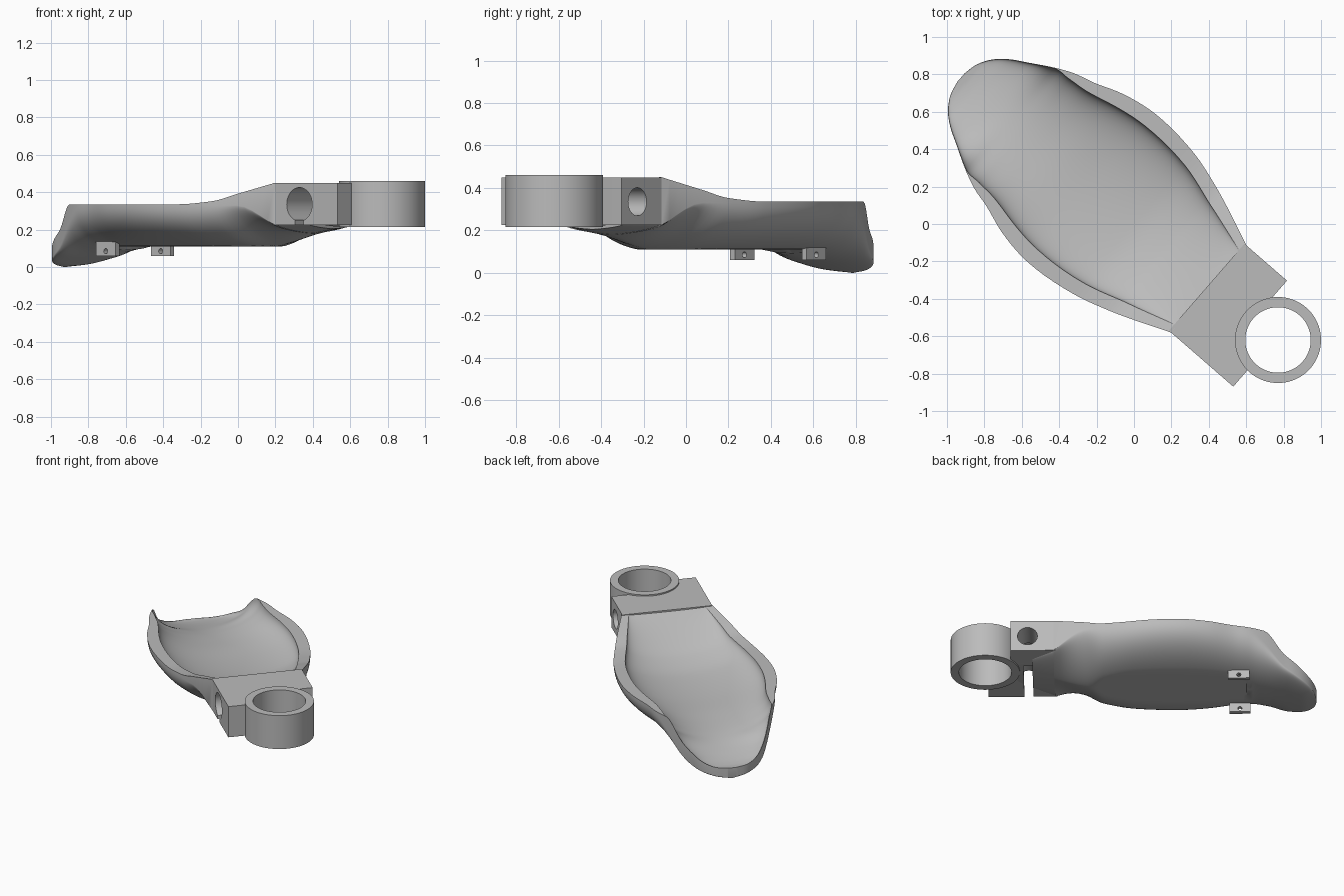
import bpy, bmesh, math
from mathutils import Matrix

cube = bpy.data.objects.get("Cube")
if cube:
    bpy.data.objects.remove(cube, do_unlink=True)

# Single grey plastic
grey = bpy.data.materials.new("plain_grey")
grey.use_nodes = True
grey.diffuse_color = (0.5, 0.5, 0.5, 1)
grey.node_tree.nodes["Principled BSDF"].inputs["Base Color"].default_value = grey.diffuse_color

# Parts are built along local x (ring end positive), then turned to the final heading
TURN = Matrix.Rotation(math.radians(-41), 4, "Z")


def make(name, bm):
    bmesh.ops.recalc_face_normals(bm, faces=bm.faces)
    mesh = bpy.data.meshes.new(name)
    bm.to_mesh(mesh)
    bm.free()
    mesh.materials.append(grey)
    obj = bpy.data.objects.new(name, mesh)
    bpy.context.collection.objects.link(obj)
    return obj


def prism(name, outline, low, high):
    bm = bmesh.new()
    face = bm.faces.new([bm.verts.new((x, y, low)) for x, y in outline])
    top = bmesh.ops.extrude_face_region(bm, geom=[face])["geom"]
    verts = [v for v in top if isinstance(v, bmesh.types.BMVert)]
    bmesh.ops.translate(bm, verts=verts, vec=(0, 0, high - low))
    return make(name, bm)


def box(name, x, y, low, high, length, width):
    a, b = length / 2, width / 2
    return prism(name, [(x - a, y - b), (x + a, y - b), (x + a, y + b), (x - a, y + b)], low, high)


def cylinder(name, x, y, z, radius, depth, sideways=False, sides=64):
    bm = bmesh.new()
    matrix = Matrix.Translation((x, y, z))
    if sideways:
        matrix = matrix @ Matrix.Rotation(math.pi / 2, 4, "X")
    bmesh.ops.create_cone(bm, cap_ends=True, segments=sides, radius1=radius,
                          radius2=radius, depth=depth, matrix=matrix)
    return make(name, bm)


def loft(name, sections):
    bm = bmesh.new()
    rings = [[bm.verts.new(p) for p in sec] for sec in sections]
    count = len(rings[0])
    for a, b in zip(rings, rings[1:]):
        for i in range(count):
            j = (i + 1) % count
            bm.faces.new((a[i], a[j], b[j], b[i]))
    bm.faces.new(rings[0])
    bm.faces.new(rings[-1])
    bmesh.ops.remove_doubles(bm, verts=bm.verts, dist=0.0001)
    return make(name, bm)


def cut(obj, cutters):
    bpy.context.view_layer.objects.active = obj
    for cutter in cutters:
        cutter.hide_render = True
        mod = obj.modifiers.new("cut", "BOOLEAN")
        mod.operation, mod.solver, mod.object = "DIFFERENCE", "EXACT", cutter
        bpy.ops.object.modifier_apply(modifier=mod.name)
    for cutter in cutters:
        bpy.data.objects.remove(cutter, do_unlink=True)


def smooth_value(rows, col, s):
    """Cubic interpolation of one column; only the width may overshoot."""
    last = len(rows) - 2
    k = max(i for i in range(last + 1) if rows[i][0] <= s)

    def slope(i):
        return (rows[i + 1][col] - rows[i][col]) / (rows[i + 1][0] - rows[i][0])

    def tangent(i):
        if i == 0 or i > last:
            return slope(min(i, last))
        a, b = slope(i - 1), slope(i)
        if col == 1:
            return (a + b) / 2
        return 2 * a * b / (a + b) if a * b > 0 else 0

    h = rows[k + 1][0] - rows[k][0]
    t = (s - rows[k][0]) / h
    p, q = rows[k][col], rows[k + 1][col]
    return (p * (1 + 2 * t) * (1 - t) ** 2 + q * t * t * (3 - 2 * t)
            + h * t * (1 - t) * (tangent(k) * (1 - t) - tangent(k + 1) * t))


def bowl_curve(half, edge, floor, power, steps=20):
    """Superellipse trough from -half to +half."""
    pts = []
    for i in range(2 * steps + 1):
        a = (i / steps - 1) * math.pi / 2
        y = math.copysign(abs(math.sin(a)) ** (2 / power), a) * half
        pts.append((y, edge - (edge - floor) * abs(math.cos(a)) ** (2 / power)))
    return pts


# Shell: distance, half width, rim top, outer edge, underside, floor, rim width, power
SHELL = [
    (-.53, .308, .45, .225, .18, .449, .05, 1.4),
    (-.33, .39, .39, .33, .122, .32, .07, 1.5),
    (-.2, .438, .352, .33, .1, .25, .08, 2),
    (0, .495, .335, .33, .095, .2, .08, 2.2),
    (.3, .523, .335, .335, .095, .18, .085, 2.2),
    (.5, .492, .335, .335, .095, .175, .08, 2.2),
    (.66, .437, .335, .335, .095, .165, .06, 2.2),
    (.77, .407, .335, .32, .092, .155, .04, 2.2),
    (.87, .362, .335, .25, .075, .14, .004, 2.2),
    (1, .288, .2, .11, .045, .11, .002, 2.2),
    (1.08, .241, .15, .065, .024, .09, .002, 2),
    (1.14, .19, .11, .04, .01, .078, .002, 2),
    (1.18, .135, .087, .025, .005, .074, .002, 2),
    (1.2, .088, .078, .015, .003, .074, .002, 2),
    (1.212, .03, .075, .01, 0, .0745, .002, 2),
]
FLAT_Z, FLAT_END = .11, .76
stations = []
for a, b in zip(SHELL, SHELL[1:]):
    stations += [a[0] + (b[0] - a[0]) * i / 5 for i in range(5)]
stations.append(SHELL[-1][0] - 1e-5)
sections = []
for s in stations:
    half, rim, edge, under, floor, lip, power = [smooth_value(SHELL, c, s) for c in range(1, 8)]
    # The underside is planed flat along the middle
    plane = FLAT_Z if s < FLAT_END else 0
    outer = [(y, max(z, plane)) for y, z in bowl_curve(half, edge, under, power)]
    inner = bowl_curve(half - min(lip, half / 2), rim, floor, 2)
    loop = outer + [(half, rim + 0.0003)] + inner[::-1] + [(-half, rim + 0.0003)]
    shift = -.012 * max(s, 0)
    sections.append([(-s, y + shift, z) for y, z in loop])
shell = loft("scoop_shell", sections)

# Clamp block with a stepped end, and the tapered keel beneath it
RING_X, RING_Y, RING_R, BORE_R = .988, .037, .23, .175
HOLE_X, HOLE_Z = .703, .335
block = prism("clamp_block", [(.515, -.308), (.971, -.308), (.971, RING_Y),
                              (.816, RING_Y), (.816, .308), (.515, .308)], .225, .45)
keel_sections = []
for i in range(7):
    t = i / 6
    curve = bowl_curve(.3 * (1 - .6 * t), .227, .18 + .042 * t, 1.4, 10)
    keel_sections.append([(.525 + .25 * t, y, z) for y, z in curve])
keel = loft("block_keel", keel_sections)

# Stepped pin hole, with a slot that opens it downward on the wide side
cut(block, [cylinder("bore_cutter", RING_X, RING_Y, .34, BORE_R + .01, 1),
            cylinder("pin_cutter", HOLE_X, 0, HOLE_Z, .066, 1, True),
            cylinder("wide_pin_cutter", HOLE_X, -.4, HOLE_Z, .09, 1, True),
            box("slot_cutter", HOLE_X, -.4, .1, .27, .06, 1)])
cut(keel, [box("slot_cutter", HOLE_X, 0, .1, .27, .06, 1)])

# Ring
ring = cylinder("holder_ring", RING_X, RING_Y, .3375, RING_R, .245, sides=96)
cut(ring, [cylinder("bore_cutter", RING_X, RING_Y, .34, BORE_R, 1, sides=96)])

# Small drilled lugs under the shell
lugs = []
for name, y in (("left_lug", .19), ("right_lug", -.258)):
    lug = box(name, -.7, y, .06, .14, .14, .03)
    cut(lug, [cylinder("lug_cutter", -.7, y, .085, .014, .2, True, 24)])
    lugs.append(lug)

# Turn to the final heading and shade
for obj in [shell, block, keel, ring] + lugs:
    obj.data.transform(TURN)
    bpy.ops.object.select_all(action="DESELECT")
    obj.select_set(True)
    bpy.context.view_layer.objects.active = obj
    bpy.ops.object.shade_smooth_by_angle(angle=math.radians(32))
